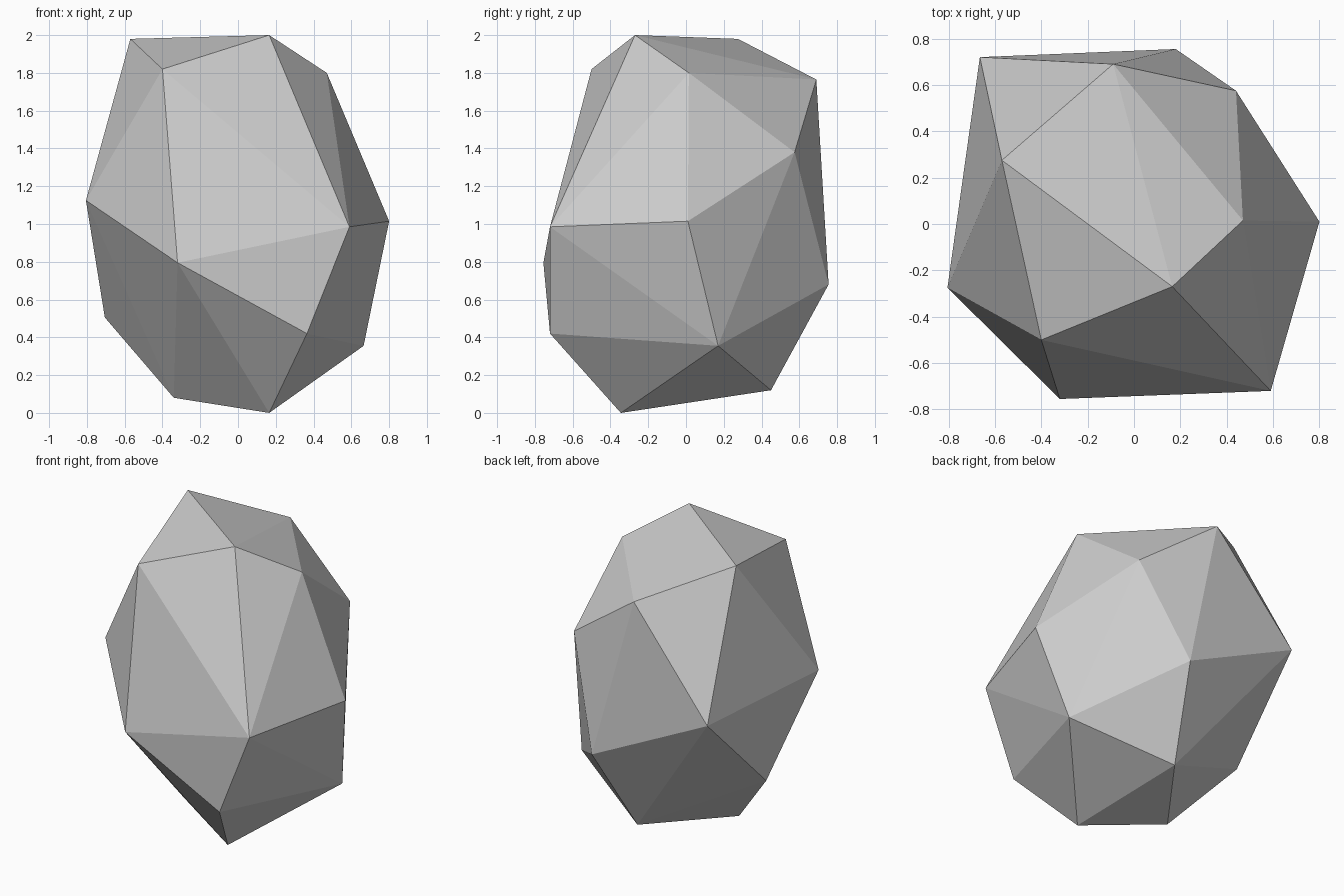
import bpy, bmesh

# Corner points of the faceted boulder, from crown to base
corners = [
    (0.165, -0.27, 2.0), (-0.57, 0.275, 1.98), (-0.40, -0.50, 1.82),
    (0.47, 0.015, 1.80), (-0.09, 0.69, 1.765), (0.44, 0.575, 1.38),
    (-0.805, -0.275, 1.125), (-0.665, 0.72, 1.085), (0.80, 0.01, 1.015),
    (0.59, -0.72, 0.985), (-0.32, -0.755, 0.795), (0.18, 0.755, 0.68),
    (-0.705, 0.145, 0.505), (0.365, -0.72, 0.42), (0.665, 0.17, 0.355),
    (0.05, 0.45, 0.12), (-0.34, -0.085, 0.08), (0.165, -0.345, 0.0),
]

# Wrap the corners in a convex, flat-faced shell
bm = bmesh.new()
for c in corners:
    bm.verts.new(c)
bmesh.ops.convex_hull(bm, input=bm.verts)
bmesh.ops.recalc_face_normals(bm, faces=bm.faces)
mesh = bpy.data.meshes.new("boulder")
bm.to_mesh(mesh)
bm.free()
boulder = bpy.data.objects.new("boulder", mesh)
bpy.context.collection.objects.link(boulder)
